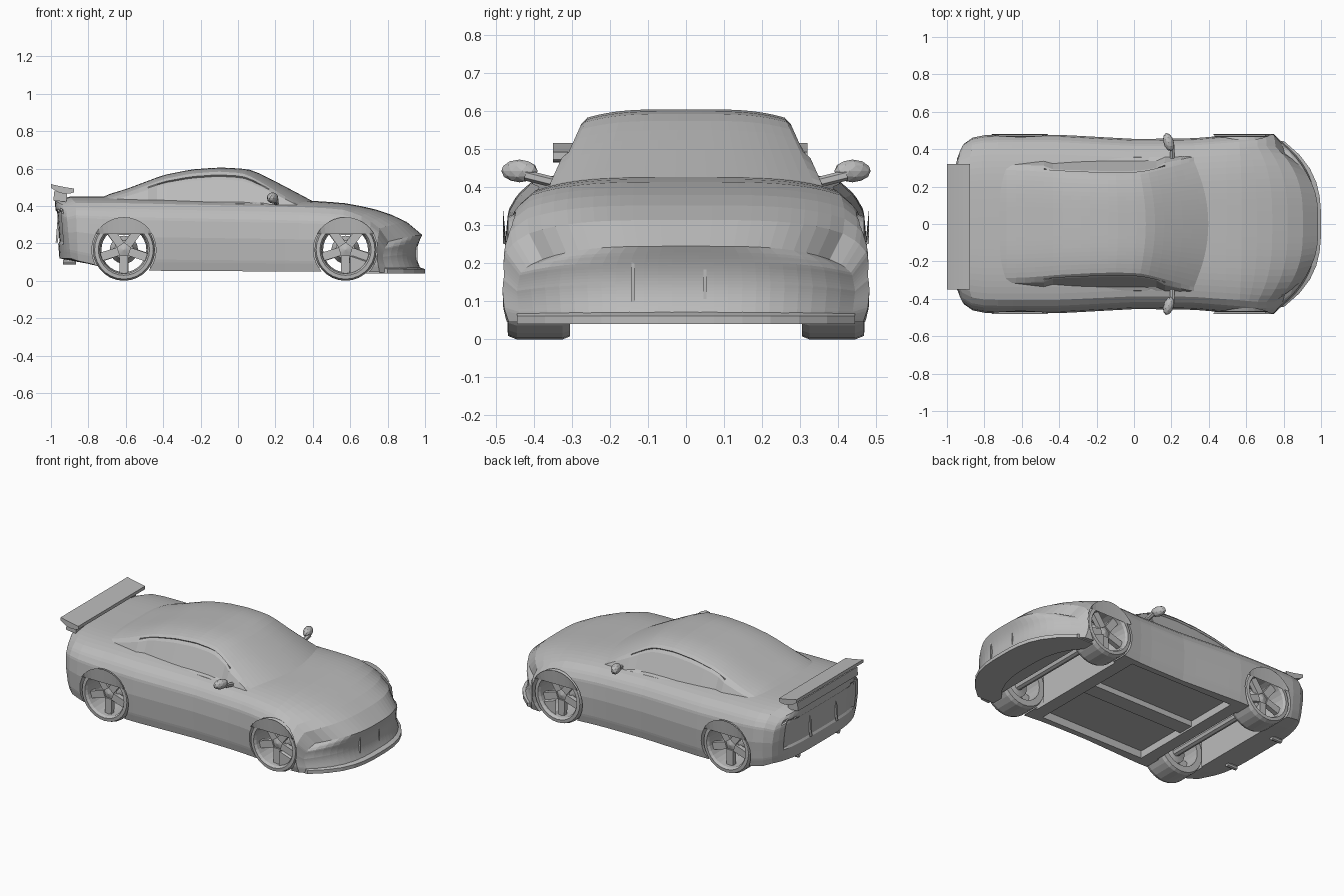
import bpy, bmesh
from math import pi, sin, cos
from mathutils import Matrix, Vector

cube = bpy.data.objects.get("Cube")
if cube:
    bpy.data.objects.remove(cube)

grey = bpy.data.materials.new("body_grey")
grey.use_nodes = True
grey.diffuse_color = (0.5, 0.5, 0.5, 1)
grey.node_tree.nodes["Principled BSDF"].inputs["Base Color"].default_value = (0.5, 0.5, 0.5, 1)


def finish(name, bm):
    bmesh.ops.remove_doubles(bm, verts=bm.verts, dist=0.0005)
    bmesh.ops.recalc_face_normals(bm, faces=bm.faces)
    mesh = bpy.data.meshes.new(name)
    bm.to_mesh(mesh)
    bm.free()
    mesh.materials.append(grey)
    ob = bpy.data.objects.new(name, mesh)
    bpy.context.collection.objects.link(ob)
    return ob


def table(points, x):
    # Linear interpolation through a short profile
    if x <= points[0][0]:
        return points[0][1]
    for (a, p), (b, q) in zip(points, points[1:]):
        if x <= b:
            return p + (q - p) * (x - a) / (b - a)
    return points[-1][1]


def shaped_block(cuts, shape):
    # Subdivided cube whose coordinates are reshaped by a function
    bm = bmesh.new()
    bmesh.ops.create_cube(bm, size=2)
    bmesh.ops.subdivide_edges(bm, edges=bm.edges[:], cuts=cuts, use_grid_fill=True)
    for v in bm.verts:
        v.co = shape(*v.co)
    bmesh.ops.recalc_face_normals(bm, faces=bm.faces)
    return bm


def recess(bm, rule, margin, depth):
    bm.normal_update()
    faces = [f for f in bm.faces if rule(f.calc_center_median(), f.normal)]
    bmesh.ops.inset_region(bm, faces=faces, thickness=margin, depth=-depth)


def box(name, size, at, tilt=0):
    bm = bmesh.new()
    bmesh.ops.create_cube(bm, size=1)
    bmesh.ops.scale(bm, vec=size, verts=bm.verts)
    bmesh.ops.rotate(bm, matrix=Matrix.Rotation(tilt, 3, "Y"), verts=bm.verts)
    bmesh.ops.translate(bm, vec=at, verts=bm.verts)
    return finish(name, bm)


def rod(name, radius, length, at, axis, sides=12):
    bm = bmesh.new()
    bmesh.ops.create_cone(bm, cap_ends=True, segments=sides, radius1=radius, radius2=radius, depth=length)
    turn = Vector((0, 0, 1)).rotation_difference(Vector(axis)).to_matrix()
    bmesh.ops.rotate(bm, matrix=turn, verts=bm.verts)
    bmesh.ops.translate(bm, vec=at, verts=bm.verts)
    return finish(name, bm)


# Lower body: deck height, plan width, floor and side curvature
deck = [(-0.98, 0.43), (-0.9, 0.45), (-0.6, 0.45), (0.3, 0.43), (0.45, 0.425), (0.6, 0.412),
        (0.75, 0.378), (0.85, 0.342), (0.92, 0.305), (0.985, 0.245)]
plan = [(-0.98, 0.43), (-0.91, 0.46), (-0.8, 0.477), (-0.4, 0.477), (0, 0.455), (0.3, 0.457),
        (0.55, 0.478), (0.75, 0.49), (0.89, 0.492), (0.985, 0.445)]
floor = [(-0.98, 0.12), (-0.8, 0.09), (-0.65, 0.055), (0.985, 0.045)]
flank = [(0, 0.96), (0.15, 0.985), (0.5, 1), (0.78, 0.98), (0.9, 0.93), (1, 0.85)]


def nose_sweep(x, v):
    return x - 0.18 * max(0, (x - 0.55) / 0.435) * abs(v) ** 3


def body_shape(u, v, w):
    h = (w + 1) / 2
    x = 0.0025 + 0.9825 * u
    low = table(floor, x)
    z = low + (table(deck, x) - 0.035 * abs(v) ** 4 - low) * h
    y = v * table(plan, x) * table(flank, h)
    front = max(0, u) ** 8
    rear = max(0, -u) ** 8
    x = nose_sweep(x, v) - 0.03 * front * sin(pi * h)
    x += rear * (0.06 * abs(v) ** 4 + 0.025 * (1 - h))
    return x, y, z


bm = shaped_block(23, body_shape)
recess(bm, lambda c, n: n.x < -0.6 and 0.2 < c.z < 0.38 and abs(c.y) < 0.36, 0.012, 0.008)
body = finish("body", bm)


def carve(target, cutter):
    mod = target.modifiers.new("cut", "BOOLEAN")
    mod.operation = "DIFFERENCE"
    mod.solver = "EXACT"
    mod.object = cutter
    bpy.context.view_layer.objects.active = target
    bpy.ops.object.modifier_apply(modifier=mod.name)
    bpy.data.objects.remove(cutter)


# Wheel wells joined across the car, and hollow underside
AXLES = {"nose": 0.575, "tail": -0.61}
for x in AXLES.values():
    for side in (-1, 1):
        carve(body, rod("well_cutter", 0.172, 0.4, (x, side * 0.49, 0.165), (0, 1, 0), 28))
    carve(body, box("axle_cutter", (0.28, 0.7, 0.25), (x, 0, 0.12)))
carve(body, box("floor_cutter", (0.74, 0.8, 0.1), (-0.02, 0, 0.05)))

# Greenhouse with sloping screens and sunken side windows
roof = [(-0.78, 0.42), (-0.7, 0.46), (-0.6, 0.49), (-0.4, 0.565), (-0.25, 0.595), (-0.1, 0.606),
        (0.05, 0.598), (0.12, 0.572), (0.25, 0.505), (0.41, 0.42)]


def cabin_shape(u, v, w):
    h = (w + 1) / 2
    x = -0.185 + 0.595 * u
    top = table(roof, x)
    z = 0.38 + (top - 0.38 - 0.022 * abs(v) ** 4) * h
    half = 0.362 - 0.45 * max(0, z - 0.4) - 0.1 * max(0, h - 0.8)
    half -= 0.05 * max(0, -u) ** 2
    if -0.48 < x < 0.17 and 0.415 < z < top - 0.04:
        half -= 0.016
    return x - 0.07 * max(0, u) * v * v, v * half, z


finish("cabin", shaped_block(23, cabin_shape))


# Front splitter lip, blending up into the bumper
def lip_shape(u, v, w):
    x = 0.9 + 0.1 * u
    z = 0.04 if w < 0 else 0.062 + 0.035 * (1 - u)
    return x - 0.2 * abs(v) ** 3, v * 0.445, z


finish("front_lip", shaped_block(11, lip_shape))
for y in (-0.14, 0.05):
    box("grille_bar", (0.03, 0.008, 0.12), (0.945, y, 0.16))

# Wheels: turned open rim and tyre, hub, five spokes
tyre = [(0.12, 0), (0.158, 0), (0.166, 0.02), (0.166, 0.14), (0.157, 0.163), (0.137, 0.165), (0.128, 0.15),
        (0.12, 0)]
hub = [(0, 0.04), (0.075, 0.06), (0.05, 0.11), (0, 0.125)]


def lathe(bm, profile, n=28):
    rings = []
    for r, d in profile:
        rings.append([bm.verts.new((r * cos(2 * pi * i / n), d, r * sin(2 * pi * i / n))) for i in range(n)])
    for a, b in zip(rings, rings[1:]):
        for i in range(n):
            j = (i + 1) % n
            bm.faces.new((a[i], a[j], b[j], b[i]))


def wheel(name, x, side):
    bm = bmesh.new()
    lathe(bm, tyre)
    lathe(bm, hub)
    for k in range(5):
        made = bmesh.ops.create_cube(bm, size=1)["verts"]
        bmesh.ops.scale(bm, vec=(0.1, 0.03, 0.045), verts=made)
        bmesh.ops.translate(bm, vec=(0.08, 0.11, 0), verts=made)
        bmesh.ops.rotate(bm, matrix=Matrix.Rotation(2 * pi * k / 5 + 0.3, 3, "Y"), verts=made)
    ob = finish(name, bm)
    ob.location = (x, side * 0.305, 0.166)
    ob.rotation_euler.z = 0 if side > 0 else pi


def arch_flap(name, x, side):
    # Half-moon panel leaning in from the arch over the top of the wheel
    bm = bmesh.new()
    pairs = []
    for i in range(13):
        a = pi * (0.165 + 0.67 * i / 12)
        dx, dz = 0.175 * cos(a), 0.175 * sin(a)
        outer = bm.verts.new((x + dx, side * 0.481, 0.165 + dz))
        inner = bm.verts.new((x + dx * 0.95, side * 0.472, 0.25))
        pairs.append((outer, inner))
    for (a, b), (c, d) in zip(pairs, pairs[1:]):
        bm.faces.new((a, b, d, c))
    finish(name, bm)


for end, x in AXLES.items():
    for side, label in ((-1, "near"), (1, "far")):
        wheel(f"{end}_wheel_{label}", x, side)
        arch_flap(f"{end}_arch_{label}", x, side)
    rod(f"{end}_axle", 0.025, 0.7, (x, 0, 0.15), (0, 1, 0), 8)

# Underside beams
box("centre_tunnel", (0.74, 0.1, 0.04), (-0.02, 0, 0.085))
for x in (-0.42, 0.4):
    box("cross_beam", (0.04, 0.7, 0.03), (x, 0, 0.08))


# Rear wing with upturned trailing edge
def wing_shape(u, v, w):
    x = -0.938 + 0.062 * u
    return x, v * 0.335 - 0.015, 0.485 - 0.012 * u + 0.01 * u * u + w * (0.01 + 0.008 * (1 - u * u))


finish("rear_wing", shaped_block(5, wing_shape))
box("wing_base", (0.07, 0.6, 0.05), (-0.95, -0.015, 0.45), 0.1)
for side in (-1, 1):
    rod("exhaust", 0.014, 0.07, (-0.9, side * 0.2, 0.1), (1, 0, 0), 8)
    box("tail_divider", (0.012, 0.012, 0.17), (-0.962, side * 0.13, 0.29), 0.08)

# Door mirrors
for side in (-1, 1):
    bm = bmesh.new()
    bmesh.ops.create_icosphere(bm, subdivisions=2, radius=1)
    bmesh.ops.scale(bm, vec=(0.028, 0.05, 0.03), verts=bm.verts)
    bmesh.ops.rotate(bm, matrix=Matrix.Rotation(side * 0.3, 3, "Z"), verts=bm.verts)
    bmesh.ops.translate(bm, vec=(0.185, side * 0.438, 0.443), verts=bm.verts)
    finish("mirror", bm)
    rod("mirror_stalk", 0.014, 0.1, (0.205, side * 0.375, 0.42), (0, 1, side * 0.25), 6)
